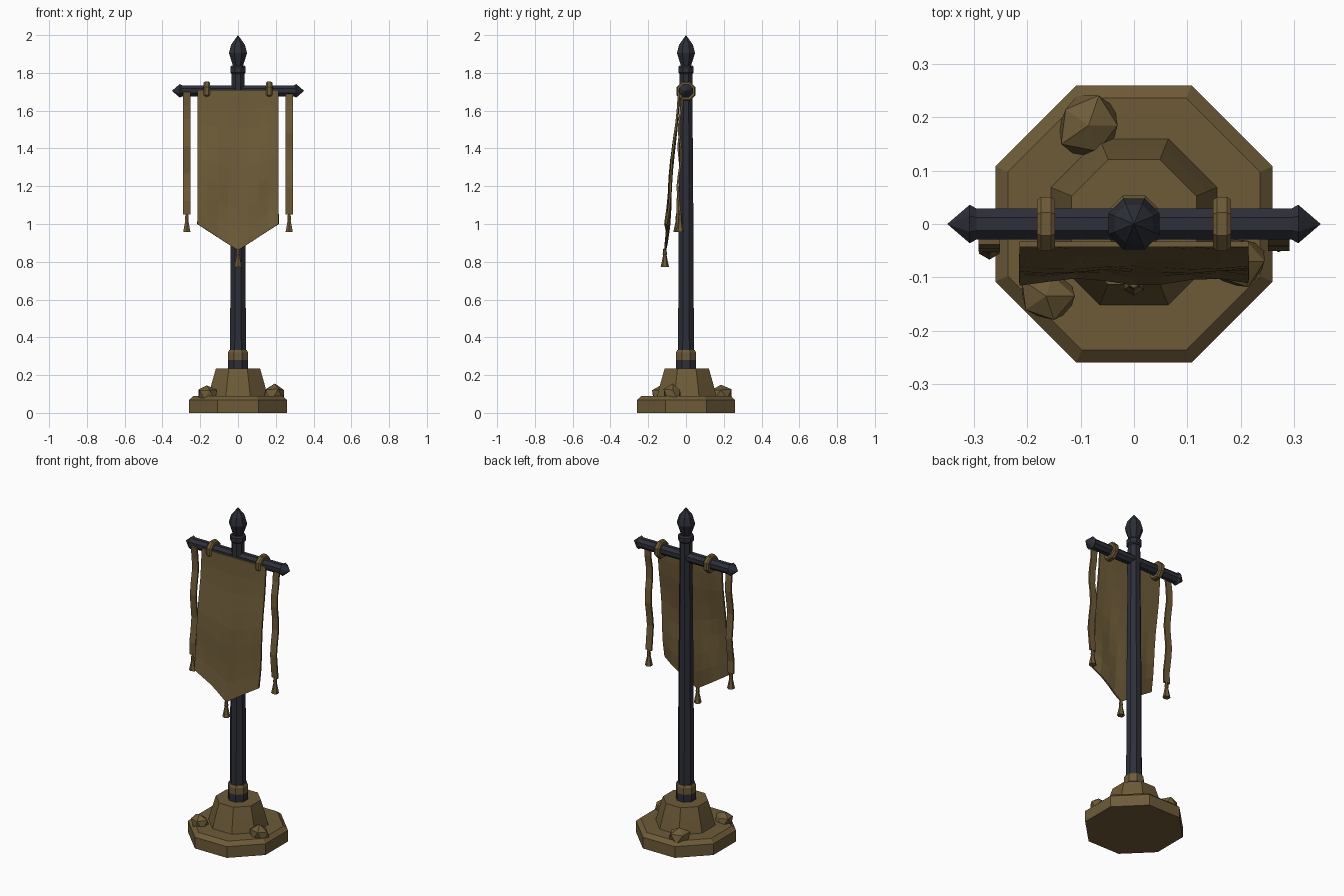
import bpy, bmesh, math, random
from mathutils import Vector, Matrix

if "Cube" in bpy.data.objects:
    bpy.data.objects.remove(bpy.data.objects["Cube"])

random.seed(7)

def material(name, rgb):
    m = bpy.data.materials.new(name)
    m.diffuse_color = (*rgb, 1)
    m.use_nodes = True
    m.node_tree.nodes["Principled BSDF"].inputs["Base Color"].default_value = m.diffuse_color
    return m

TAN = material("weathered_tan", (0.155, 0.105, 0.040))
IRON = material("dark_iron", (0.026, 0.028, 0.040))

def finish(bm, name, mat):
    bmesh.ops.recalc_face_normals(bm, faces=bm.faces)
    me = bpy.data.meshes.new(name)
    bm.to_mesh(me)
    bm.free()
    me.materials.append(mat)
    ob = bpy.data.objects.new(name, me)
    bpy.context.collection.objects.link(ob)
    return ob

def lathe(name, mat, profile, loc=(0, 0, 0), sides=8, along_x=False, closed=False):
    """Spin (flat-to-centre radius, height) points into a faceted solid."""
    bm = bmesh.new()
    k = 1 / math.cos(math.pi / sides)
    rings = []
    for r, z in profile:
        if r == 0:
            rings.append([bm.verts.new((0, 0, z))] * sides)
            continue
        rings.append([bm.verts.new((r * k * math.cos((i + .5) * math.tau / sides),
                                    r * k * math.sin((i + .5) * math.tau / sides), z))
                      for i in range(sides)])
    pairs = list(zip(rings, rings[1:]))
    if closed:
        pairs.append((rings[-1], rings[0]))
    for a, b in pairs:
        for i in range(sides):
            j = (i + 1) % sides
            bm.faces.new(list(dict.fromkeys((a[i], a[j], b[j], b[i]))))
    if not closed:
        for ring in (rings[0], rings[-1]):
            if ring[0] != ring[1]:
                bm.faces.new(ring)
    m = Matrix.Translation(loc)
    if along_x:
        m = m @ Matrix.Rotation(math.pi / 2, 4, 'Y')
    bmesh.ops.transform(bm, matrix=m, verts=bm.verts)
    return finish(bm, name, mat)

def sheet(name, nx, nz, point, thickness):
    """Cloth grid from point(u, v), thickened."""
    bm = bmesh.new()
    g = [[bm.verts.new(point(i / nx, j / nz)) for i in range(nx + 1)] for j in range(nz + 1)]
    for j in range(nz):
        for i in range(nx):
            bm.faces.new((g[j][i], g[j][i + 1], g[j + 1][i + 1], g[j + 1][i]))
    ob = finish(bm, name, TAN)
    mod = ob.modifiers.new("thickness", 'SOLIDIFY')
    mod.thickness = thickness
    mod.offset = 0
    return ob

# Stone foot: chamfered slab and tapered socket
lathe("base_slab", TAN, [(.26, 0), (.26, .068), (.236, .09)])
lathe("base_socket", TAN, [(.157, .085), (.137, .165), (.117, .235)], (0, .004, 0))

# Broken rocks resting on the slab
rocks = [(-.085, .185, .10, .072, .068, .058),
         (-.165, -.135, .095, .055, .052, .055),
         (.195, -.07, .095, .066, .055, .068)]
for n, (x, y, z, sx, sy, sz) in enumerate(rocks):
    bm = bmesh.new()
    bmesh.ops.create_icosphere(bm, subdivisions=1, radius=1)
    for v in bm.verts:
        v.co *= random.uniform(.82, 1.15)
        v.co = Vector((x + v.co.x * sx, y + v.co.y * sy, max(.05, z + v.co.z * sz)))
    finish(bm, f"rock_{n + 1}", TAN)

# Pole, collars and finial
lathe("pole", IRON, [(.042, .23), (.040, .9), (.033, 1.81)])
lathe("lower_collar", IRON, [(.053, .232), (.053, .28)])
lathe("upper_collar", TAN, [(.053, .28), (.053, .32), (.047, .332)])
lathe("finial_collar", IRON, [(.034, 1.795), (.041, 1.803), (.041, 1.83), (.034, 1.838)])
lathe("finial", IRON, [(.026, 1.835), (.048, 1.905), (.036, 1.95), (0, 2.0)])

# Crossbar with pointed ends
bar = [(.029, .295), (.036, .308), (0, .35)]
lathe("crossbar", IRON, [(r, -x) for r, x in reversed(bar)] + bar,
      (0, 0, 1.705), along_x=True)

# Banner, drifting forward towards its pointed hem
def banner(u, v):
    x = (u - .5) * .43
    hem = 1.0 - .14 * (1 - abs(2 * u - 1))
    z = 1.71 + (hem - 1.71) * v
    wave = .007 * v * math.sin(u * 11 + v * 5) + .005 * math.sin(v * 9)
    return (x, -.038 - .068 * v + wave, z)
sheet("banner", 8, 8, banner, .010)

def tassel(name, x, y, top):
    lathe(name, TAN, [(.007, top + .005), (.010, top - .025), (.008, top - .03),
                      (.019, top - .092)], (x, y, 0), sides=6)

tassel("banner_tassel", 0, -.112, .865)

# Hanging rings, side ribbons and their tassels
ring = [(.031, -.017), (.045, -.017), (.051, -.009), (.051, .009), (.045, .017), (.031, .017)]
for s, side in ((-1, "left"), (1, "right")):
    lathe(f"{side}_ring", TAN, ring, (s * .165, 0, 1.703), along_x=True, closed=True)

    def ribbon(u, v, s=s):
        return (s * .271 + (u - .5) * .04,
                -.026 - .014 * v + .009 * math.sin(v * 13 + s), 1.70 - .65 * v)
    sheet(f"{side}_ribbon", 1, 9, ribbon, .010)
    tassel(f"{side}_tassel", s * .271, ribbon(0, 1)[1], 1.05)
